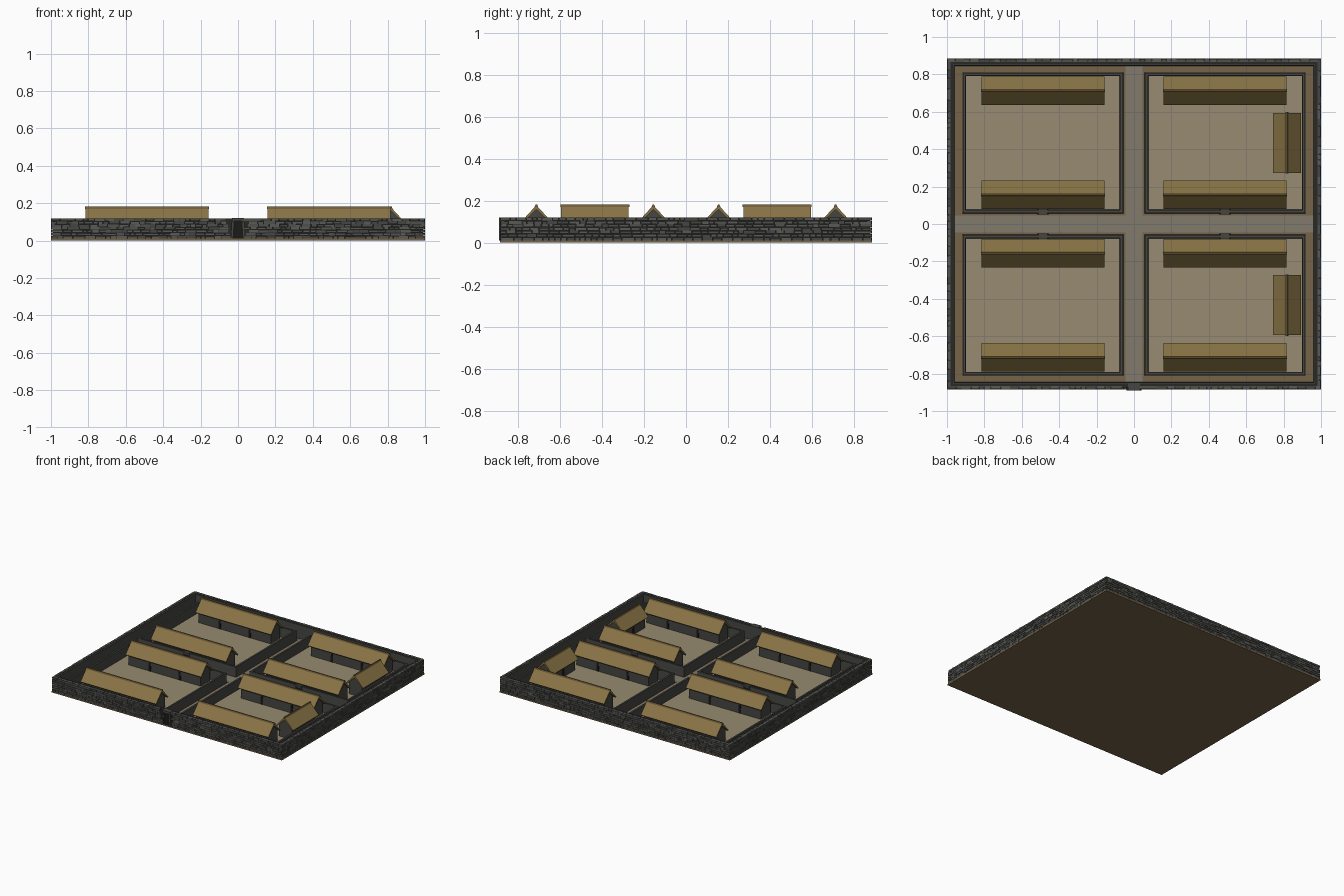
import bpy, bmesh, random
from mathutils import Matrix, Vector
from math import pi

if "Cube" in bpy.data.objects:
    bpy.data.objects.remove(bpy.data.objects["Cube"])

random.seed(4)


def material(name, r, g, b):
    m = bpy.data.materials.new(name)
    m.diffuse_color = (r, g, b, 1)
    m.use_nodes = True
    m.node_tree.nodes["Principled BSDF"].inputs["Base Color"].default_value = m.diffuse_color
    return m


MORTAR = material("dark_mortar", 0.022, 0.022, 0.02)
STONES = [material("stone_%d" % i, v, v, v * 0.92) for i, v in enumerate((0.06, 0.08, 0.10))]
WALL = material("wall_grey", 0.06, 0.06, 0.056)
THATCH = material("thatch", 0.25, 0.175, 0.06)
RIDGE = material("ridge_thatch", 0.17, 0.115, 0.04)
SOIL = material("soil", 0.18, 0.125, 0.065)
STREET = material("street", 0.22, 0.195, 0.15)
COURT = material("court", 0.31, 0.26, 0.165)
DARK = material("opening", 0.012, 0.01, 0.008)


def finish(bm, name, mats, matrix=None):
    bmesh.ops.recalc_face_normals(bm, faces=bm.faces)
    me = bpy.data.meshes.new(name)
    bm.to_mesh(me)
    bm.free()
    for m in mats:
        me.materials.append(m)
    ob = bpy.data.objects.new(name, me)
    if matrix:
        ob.matrix_world = matrix
    bpy.context.collection.objects.link(ob)
    return ob


def add_box(bm, x0, x1, y0, y1, z0, z1, mat=0):
    t = Matrix.Translation(((x0 + x1) / 2, (y0 + y1) / 2, (z0 + z1) / 2))
    s = Matrix.Diagonal((x1 - x0, y1 - y0, z1 - z0, 1))
    r = bmesh.ops.create_cube(bm, size=1, matrix=t @ s)
    for f in {f for v in r["verts"] for f in v.link_faces}:
        f.material_index = mat


def box(name, mat, *dims, matrix=None):
    bm = bmesh.new()
    add_box(bm, *dims)
    return finish(bm, name, [mat], matrix)


def prism(name, mat, profile, a, b, along="x", matrix=None):
    """Extrude a closed profile from a to b along x (profile in yz) or y (profile in xz)."""
    bm = bmesh.new()
    put = (lambda p, t: (t, p[0], p[1])) if along == "x" else (lambda p, t: (p[0], t, p[1]))
    f = bm.faces.new([bm.verts.new(put(p, a)) for p in profile])
    ext = bmesh.ops.extrude_face_region(bm, geom=[f])
    d = Vector((b - a, 0, 0)) if along == "x" else Vector((0, b - a, 0))
    bmesh.ops.translate(bm, vec=d, verts=[v for v in ext["geom"] if isinstance(v, bmesh.types.BMVert)])
    return finish(bm, name, [mat], matrix)


def ring_wall(name, mat, cx, cy, hx, hy, t, z0, z1, batter=0.003):
    """Closed rectangular wall, slightly narrower at the top."""
    bm = bmesh.new()
    loops = []
    for ex, z in ((0, z0), (-batter, z1), (-t + batter, z1), (-t, z0)):
        loops.append([bm.verts.new((cx + sx * (hx + ex), cy + sy * (hy + ex), z))
                      for sx, sy in ((-1, -1), (1, -1), (1, 1), (-1, 1))])
    for i in range(4):
        p, q = loops[i], loops[(i + 1) % 4]
        for k in range(4):
            n = (k + 1) % 4
            bm.faces.new((p[k], p[n], q[n], q[k]))
    return finish(bm, name, [mat])


def doorway(name, half, z0, z1, matrix, depth, out):
    """Trapezoid opening facing local -y, with jambs and lintel; y = 0 is the wall face."""
    top = half * 0.78
    h = z1 - 0.014
    w = 0.35 * half
    prism(name + "_opening", DARK, [(-half, z0), (half, z0), (top, h), (-top, h)],
          -out * 0.5, depth, "y", matrix)
    for s in (-1, 1):
        prism(name + "_jamb", WALL, [(s * half, z0), (s * (half + w), z0), (s * (top + w), h), (s * top, h)],
              -out, depth, "y", matrix)
    box(name + "_lintel", WALL, -top - w, top + w, -out, depth, h, z1, matrix=matrix)


# Ground plate and streets
HX, HY, G = 1.0, 0.885, 0.01
box("ground_plate", SOIL, -HX, HX, -HY, HY, 0, G)
box("long_street", STREET, -0.045, 0.045, -0.85, 0.85, G, G + 0.002)
for s in (-1, 1):
    box("cross_street", STREET, min(s * 0.045, s * 0.962), max(s * 0.045, s * 0.962), -0.046, 0.046, G, G + 0.002)

# Outer wall core, with stone courses laid against its outer faces
ring_wall("outer_wall_core", MORTAR, 0, 0, 0.99, 0.875, 0.027, G, 0.117, 0)
ring_wall("outer_wall_inner_skin", WALL, 0, 0, 0.97, 0.855, 0.009, G, 0.118, 0.001)
COURSES = 7
CH = (0.12 - G) / COURSES
for name, angle, length, dist in (("front", 0, 0.995, 0.882), ("right", pi / 2, 0.88, 0.997),
                                  ("back", pi, 0.995, 0.882), ("left", -pi / 2, 0.88, 0.997)):
    bm = bmesh.new()
    for c in range(COURSES):
        x = -length
        z = G + c * CH
        while x < length - 0.005:
            w = random.uniform(0.022, 0.062)
            x2 = length if length - x - w < 0.02 else x + w
            if not (name == "front" and abs((x + x2) / 2) < 0.045):
                out = dist + random.uniform(0, 0.0028)
                lift = 0 if c == COURSES - 1 else random.uniform(-0.002, 0.001)
                add_box(bm, x + 0.0012, x2 - 0.0012, -out, -dist + 0.017,
                        z + 0.0008, z + CH - 0.0012 + lift, random.randrange(3))
            x = x2
    finish(bm, name + "_stone_courses", STONES, Matrix.Rotation(angle, 4, "Z"))

# Main gate in the front wall
doorway("main_gate", 0.029, G, 0.12, Matrix.Translation((0, -0.882, 0)), 0.034, 0.008)


def house(name, cx, cy, length, turn, doors):
    """Long gabled house; doors face local -y before turning."""
    m = Matrix.Translation((cx, cy, 0)) @ Matrix.Rotation(turn, 4, "Z")
    hl, hw, eave, apex = length / 2, 0.076, 0.095, 0.178
    wl, ww = hl - 0.015, 0.058
    # walls with gable ends
    prism(name + "_walls", WALL, [(-ww, G), (ww, G), (ww, 0.108), (0, 0.165), (-ww, 0.108)], -wl, wl, "x", m)
    # thatched roof
    prism(name + "_roof", THATCH,
          [(-hw, eave), (0, apex), (hw, eave), (hw - 0.005, eave - 0.006), (0, apex - 0.02), (-hw + 0.005, eave - 0.006)],
          -hl, hl, "x", m)
    # ridge cap
    prism(name + "_ridge_cap", RIDGE, [(-0.008, 0.17), (-0.004, 0.181), (0.004, 0.181), (0.008, 0.17)],
          -hl - 0.004, hl + 0.004, "x", m)
    # doors
    for x in doors:
        d = 0.011
        prism(name + "_door", DARK, [(x - d, G), (x + d, G), (x + d * 0.75, 0.075), (x - d * 0.75, 0.075)],
              -ww - 0.002, -ww + 0.01, "y", m)


# Four enclosures, each with its court, wall, street door and houses
EX, EY, EHX, EHY = 0.487, 0.434, 0.43, 0.377
for sx in (-1, 1):
    for sy in (-1, 1):
        cx, cy = sx * EX, sy * EY
        tag = ("left" if sx < 0 else "right") + ("_front" if sy < 0 else "_back")
        box(tag + "_court", COURT, cx - EHX + 0.01, cx + EHX - 0.01, cy - EHY + 0.01, cy + EHY - 0.01, G, G + 0.002)
        ring_wall(tag + "_enclosure_wall", WALL, cx, cy, EHX, EHY, 0.02, G, 0.088)
        face = Matrix.Translation((cx, cy - sy * EHY, 0)) @ Matrix.Rotation(0 if sy > 0 else pi, 4, "Z")
        doorway(tag + "_street_door", 0.022, G, 0.09, face, 0.022, 0.006)
        house(tag + "_north_house", cx, cy + 0.2785, 0.656, 0, (-0.13, 0.13))
        house(tag + "_south_house", cx, cy - 0.2785, 0.656, pi, (-0.13, 0.13))
        if sx > 0:
            house(tag + "_side_house", 0.818, cy, 0.32, -pi / 2, (0,))
